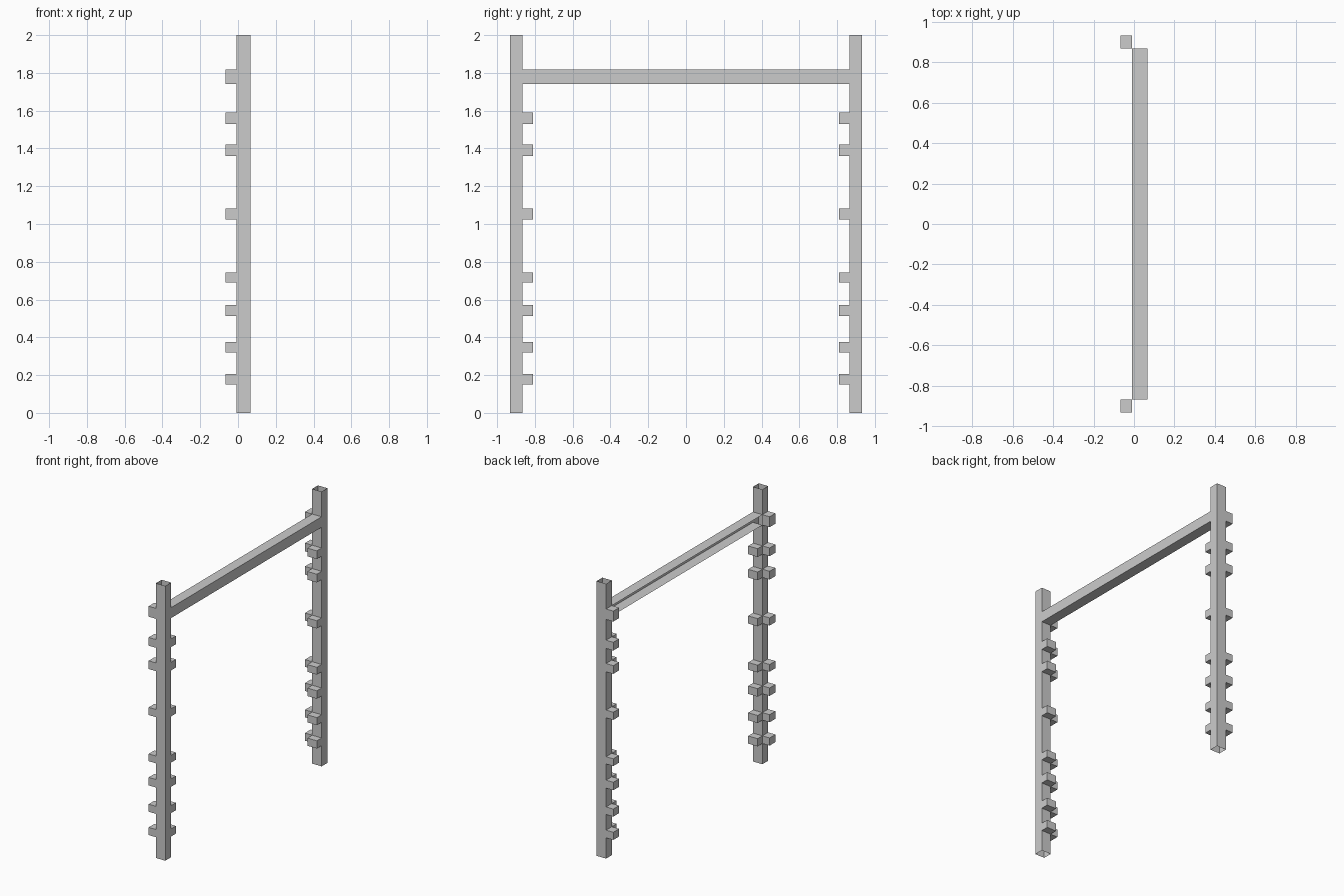
import bpy, bmesh
from mathutils import Vector

if "Cube" in bpy.data.objects:
    bpy.data.objects.remove(bpy.data.objects["Cube"])

# Shared dimensions: post section, stub reach and stub heights
X0, X1 = -0.009, 0.067
Y0, Y1 = 0.866, 0.932
X_STUB, Y_STUB = -0.067, 0.811
BEAM = (1.741, 1.817)
STUBS = [(0.151, 0.207), (0.321, 0.376), (0.513, 0.571), (0.689, 0.742),
         (1.025, 1.081), (1.36, 1.42), (1.53, 1.59)]


def finish(bm, name):
    mesh = bpy.data.meshes.new(name)
    bm.to_mesh(mesh)
    bm.free()
    obj = bpy.data.objects.new(name, mesh)
    bpy.context.collection.objects.link(obj)
    return obj


def build_post(name, side):
    """Open square tube with stubs pulled out of its back and inner walls."""
    bm = bmesh.new()
    levels = sorted([0, 2, *BEAM] + [z for pair in STUBS for z in pair])
    section = [(X0, Y0), (X1, Y0), (X1, Y1), (X0, Y1)]
    rings = [[bm.verts.new((x, y * side, z)) for x, y in section] for z in levels]
    back, inner, opening = [], [], []
    for i, (low, high) in enumerate(zip(rings, rings[1:])):
        for j in range(4):
            k = (j + 1) % 4
            quad = [low[j], low[k], high[k], high[j]]
            face = bm.faces.new(quad if side > 0 else quad[::-1])
            if i % 2:                       # odd bands carry the stubs
                if j == 3:
                    back.append(face)
                elif j == 0:
                    (opening if levels[i] == BEAM[0] else inner).append(face)
    # Stubs
    for faces, offset in ((back, Vector((X_STUB - X0, 0, 0))),
                          (inner, Vector((0, (Y_STUB - Y0) * side, 0)))):
        for face in bmesh.ops.extrude_discrete_faces(bm, faces=faces)["faces"]:
            bmesh.ops.translate(bm, vec=offset, verts=face.verts[:])
    # Hole where the beam enters
    bmesh.ops.delete(bm, geom=opening, context='FACES_ONLY')
    return finish(bm, name)


build_post("front_post", -1)
build_post("back_post", 1)

# Cross beam: a channel open towards -x
bm = bmesh.new()
profile = [(X0, BEAM[0]), (X1, BEAM[0]), (X1, BEAM[1]), (X0, BEAM[1])]
ends = [[bm.verts.new((x, y, z)) for x, z in profile] for y in (-Y0, Y0)]
for j in range(3):
    bm.faces.new([ends[0][j], ends[0][j + 1], ends[1][j + 1], ends[1][j]])
finish(bm, "cross_beam")
